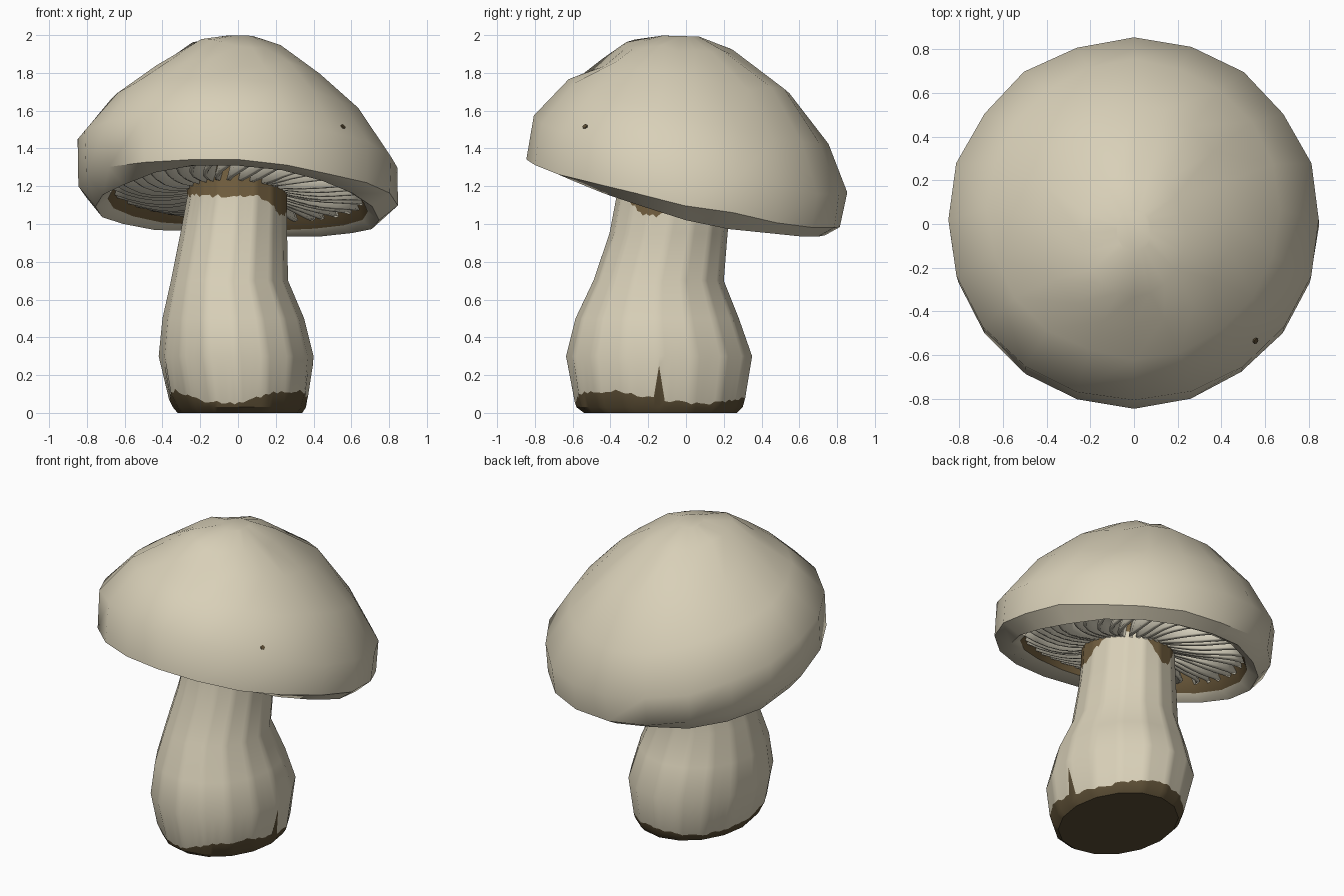
import bpy, bmesh, math, random
from math import sin, cos, pi, tau
from mathutils import Vector
from mathutils.bvhtree import BVHTree

random.seed(4)
if "Cube" in bpy.data.objects:
    bpy.data.objects.remove(bpy.data.objects["Cube"])


def material(name, rgb):
    m = bpy.data.materials.new(name)
    m.use_nodes = True
    m.diffuse_color = (*rgb, 1)
    m.node_tree.nodes["Principled BSDF"].inputs["Base Color"].default_value = (*rgb, 1)
    return m


CREAM = material("cream", (0.69, 0.63, 0.48))
SOIL = material("soil brown", (0.105, 0.075, 0.035))
TAN = material("underside brown", (0.17, 0.115, 0.05))
GILL = material("pale gill", (0.66, 0.62, 0.50))


def make_object(name, bm, mats, angle=30):
    bmesh.ops.recalc_face_normals(bm, faces=bm.faces)
    mesh = bpy.data.meshes.new(name)
    bm.to_mesh(mesh)
    bm.free()
    for m in mats:
        mesh.materials.append(m)
    ob = bpy.data.objects.new(name, mesh)
    bpy.context.collection.objects.link(ob)
    bpy.ops.object.select_all(action='DESELECT')
    ob.select_set(True)
    bpy.context.view_layer.objects.active = ob
    bpy.ops.object.shade_smooth_by_angle(angle=math.radians(angle))
    return ob


def loft(bm, rings, mat_of):
    """Skin closed rings of points; mat_of(ring) gives the material slot."""
    vs = [[bm.verts.new(p) for p in r] for r in rings]
    n = len(rings[0])
    for k in range(len(vs) - 1):
        for i in range(n):
            j = (i + 1) % n
            f = bm.faces.new((vs[k][i], vs[k][j], vs[k + 1][j], vs[k + 1][i]))
            f.material_index = mat_of(k)
    for k, ring in ((0, vs[0]), (len(vs) - 1, vs[-1])):
        f = bm.faces.new(ring)
        f.material_index = mat_of(min(k, len(vs) - 2))


# Cap: tilted rings from the cavity ceiling, over the lip, to the crown
# (centre y, radius x, radius y, height at centre, slope y, slope x, sag, roughness)
CAP = [
    (-0.03, 0.15, 0.15, 1.31, -0.24, -0.05, 0, 0),
    (0.00, 0.64, 0.63, 1.24, -0.25, -0.05, 0.05, 0),
    (0.00, 0.69, 0.68, 1.10, -0.25, -0.05, 0.10, 0.005),
    (0.00, 0.75, 0.74, 1.055, -0.245, -0.045, 0.13, 0.008),
    (-0.01, 0.84, 0.83, 1.155, -0.21, -0.06, 0.01, 0.008),
    (0.02, 0.85, 0.83, 1.37, -0.24, -0.085, 0, 0.008),
    (0.065, 0.67, 0.68, 1.60, -0.26, -0.08, 0, 0.014),
    (0.04, 0.45, 0.50, 1.79, -0.17, -0.03, 0, 0.018),
    (-0.04, 0.24, 0.29, 1.94, -0.10, -0.06, 0, 0.012),
    (-0.03, 0.08, 0.10, 1.995, -0.03, 0.0, 0, 0),
]
SIDES = 20
rings = []
for cy, rx, ry, z, sy, sx, sag, rough in CAP:
    ring = []
    for i in range(SIDES):
        a = tau * i / SIDES
        s = 1 + random.uniform(-rough, rough)
        x, y = rx * s * cos(a), ry * s * sin(a)
        h = z + sy * y + sx * x + sag * y * y + random.uniform(-rough, rough)
        # shallow hollow on the front slope
        if z > 1.5:
            h -= 0.05 * math.exp(-((x - 0.06) ** 2 + (y + 0.42) ** 2) / 0.025)
        ring.append((x, y + cy, min(h, 2.0)))
    rings.append(ring)
bm = bmesh.new()
loft(bm, rings, lambda k: 1 if k < 2 else 0)
cap = make_object("cap", bm, [CREAM, TAN], 48)

# Gills: thin swirling blades hanging in the cavity
bm = bmesh.new()
BLADES, STEPS = 40, 6
for b in range(BLADES):
    start = tau * b / BLADES + random.uniform(-0.04, 0.04)
    rows = []
    for s in range(STEPS + 1):
        t = s / STEPS
        r = 0.24 + 0.43 * t
        pair = []
        for top in (0, 1):
            a = start + 0.30 * t * t + 0.09 * top + 0.03 * sin(5 * t + b)
            x, y = r * cos(a), r * sin(a)
            base = 1.155 - 0.25 * y - 0.05 * x + 0.07 * y * y - 0.03 * sin(pi * t)
            pair.append(bm.verts.new((x, y, base + 0.13 * top)))
        rows.append(pair)
    for p, q in zip(rows, rows[1:]):
        bm.faces.new((p[0], q[0], q[1], p[1]))
gills = make_object("gills", bm, [GILL], 40)
solid = gills.modifiers.new("thickness", 'SOLIDIFY')
solid.thickness = 0.022
solid.offset = 0

# Stem: leaning bulbous profile (height, x min, x max, y min, y max)
STEM = [
    (0.0, -0.32, 0.34, -0.54, 0.27),
    (0.03, -0.345, 0.36, -0.58, 0.30),
    (0.12, -0.39, 0.385, -0.61, 0.325),
    (0.30, -0.42, 0.40, -0.635, 0.35),
    (0.50, -0.40, 0.35, -0.585, 0.28),
    (0.70, -0.355, 0.265, -0.49, 0.20),
    (0.95, -0.305, 0.26, -0.405, 0.22),
    (1.12, -0.27, 0.26, -0.37, 0.24),
    (1.36, -0.27, 0.26, -0.35, 0.24),
]
FACETS, SPLIT = 16, 6
COUNT = FACETS * SPLIT


def stem_point(i, z):
    """Point on the faceted stem at column i and height z."""
    for lo, hi in zip(STEM, STEM[1:]):
        if z <= hi[0]:
            break
    t = (z - lo[0]) / (hi[0] - lo[0])
    x0, x1, y0, y1 = (p + (q - p) * t for p, q in zip(lo[1:], hi[1:]))
    k, f = divmod(i, SPLIT)
    f /= SPLIT
    a, b = tau * k / FACETS, tau * (k + 1) / FACETS
    u, v = cos(a) + (cos(b) - cos(a)) * f, sin(a) + (sin(b) - sin(a)) * f
    return ((x0 + x1) / 2 + u * (x1 - x0) / 2, (y0 + y1) / 2 + v * (y1 - y0) / 2, z)


# Soil height around the foot, every thirty degrees from the left side
SOIL_KNOTS = [0.07, 0.045, 0.07, 0.08, 0.05, 0.05, 0.07, 0.12, 0.06, 0.05, 0.11, 0.115]


def soil_line(i):
    if i == 0:
        return 0.25  # thin streak
    k, f = divmod(i * len(SOIL_KNOTS) / COUNT, 1)
    a, b = SOIL_KNOTS[int(k)], SOIL_KNOTS[(int(k) + 1) % len(SOIL_KNOTS)]
    return a + (b - a) * f + random.uniform(-0.008, 0.008)


def neck_line(i):
    """Lower edge of the brown neck, with two drips."""
    z = 1.15 + random.uniform(-0.012, 0.012)
    for centre, depth, width in ((-20, 0.11, 28), (98, 0.17, 22)):
        off = (360 * i / COUNT - centre + 180) % 360 - 180
        z -= depth * math.exp(-(off / width) ** 2)
    return z


levels = [lambda i: 0.0, lambda i: 0.03, soil_line, lambda i: 0.30, lambda i: 0.50,
          lambda i: 0.70, lambda i: 0.95, neck_line, lambda i: 1.32]
bm = bmesh.new()
loft(bm, [[stem_point(i, f(i)) for i in range(COUNT)] for f in levels],
     lambda k: 1 if k < 2 else 2 if k == 7 else 0)
stem = make_object("stem", bm, [CREAM, SOIL, TAN], 32)


# Dirt specks: thin plates lying on the surface
def speck(name, host, near, radius):
    tree = BVHTree.FromPolygons([v.co for v in host.data.vertices],
                                [p.vertices for p in host.data.polygons])
    spot, normal, _, _ = tree.find_nearest(Vector(near))
    bm = bmesh.new()
    bmesh.ops.create_cone(bm, cap_ends=True, segments=7, radius1=radius,
                          radius2=radius, depth=0.008)
    turn = normal.to_track_quat('Z', 'Y').to_matrix().to_4x4()
    bmesh.ops.transform(bm, matrix=turn, verts=bm.verts)
    bmesh.ops.translate(bm, vec=spot, verts=bm.verts)
    make_object(name, bm, [SOIL])


speck("cap_speck", cap, (0.55, -0.53, 1.51), 0.014)
speck("stem_speck", stem, (-0.27, 0.07, 0.84), 0.025)
